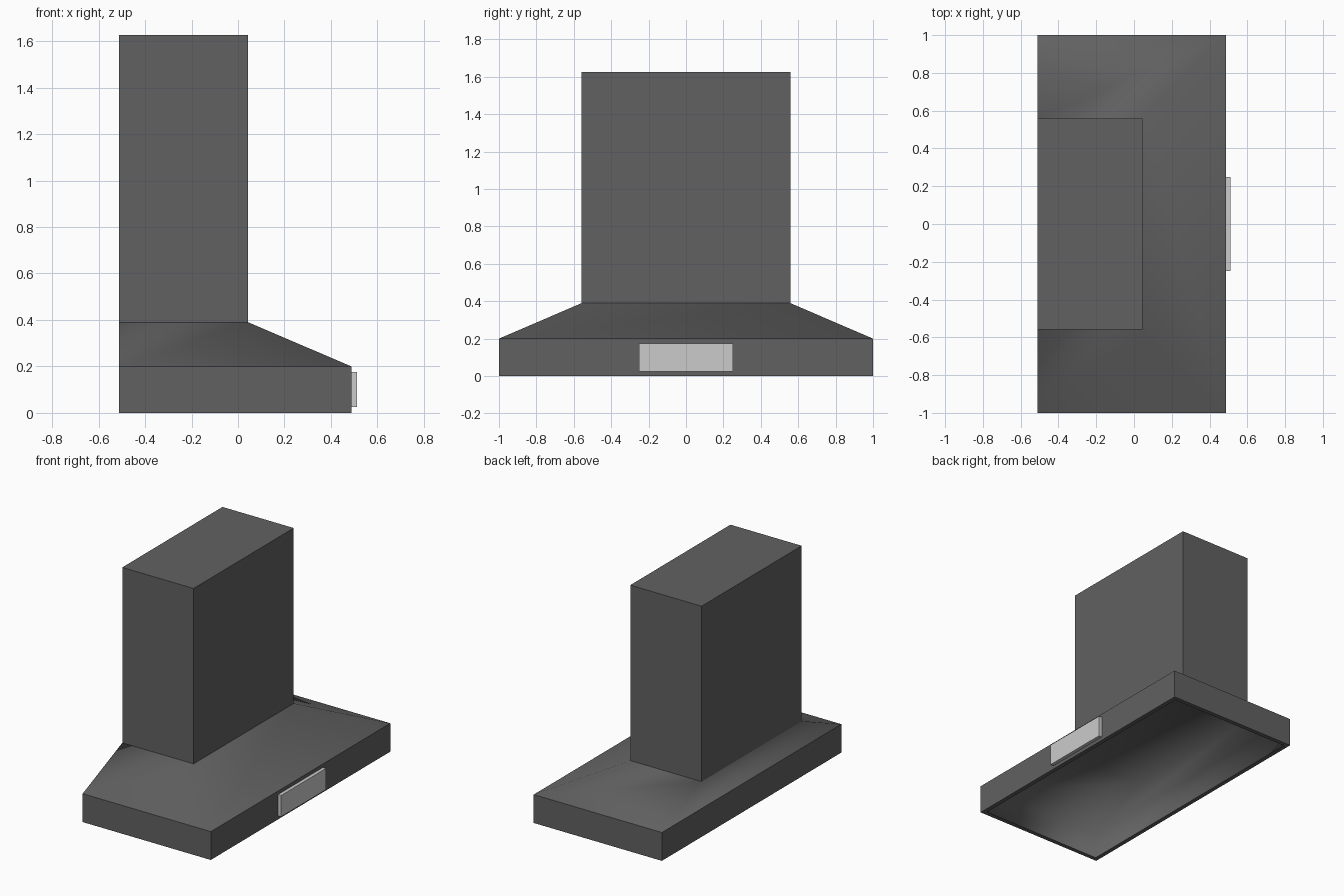
import bpy, bmesh

if "Cube" in bpy.data.objects:
    bpy.data.objects.remove(bpy.data.objects["Cube"])

X0, X1, XC = -0.512, 0.488, 0.044   # wall side, front lip, chimney front
YB, YC = 1.0, 0.558                 # half widths of base and chimney
RIM = 0.03                          # underside lip width


def material(name, v):
    m = bpy.data.materials.new(name)
    m.diffuse_color = (v, v, v, 1)
    m.use_nodes = True
    m.node_tree.nodes["Principled BSDF"].inputs["Base Color"].default_value = m.diffuse_color
    return m


def loft(name, rings, mat, cap_start=False, cap_end=False, smooth=False):
    """Skin rectangles given as (x0, x1, half_y, z)."""
    bm = bmesh.new()
    loops = [[bm.verts.new(p) for p in ((a, -h, z), (b, -h, z), (b, h, z), (a, h, z))]
             for a, b, h, z in rings]
    for lo, hi in zip(loops, loops[1:]):
        for i in range(4):
            j = (i + 1) % 4
            bm.faces.new((lo[i], lo[j], hi[j], hi[i]))
    if cap_start:
        bm.faces.new(loops[0][::-1])
    if cap_end:
        bm.faces.new(loops[-1])
    for f in bm.faces:
        f.smooth = smooth
    me = bpy.data.meshes.new(name)
    bm.to_mesh(me)
    bm.free()
    me.materials.append(mat)
    ob = bpy.data.objects.new(name, me)
    bpy.context.collection.objects.link(ob)
    return ob


steel = material("dark_steel", 0.12)
light = material("light_panel", 0.6)

outer = (X0, X1, YB)
inner = (X0 + RIM, X1 - RIM, YB - RIM)

# Base band, with the flat lip underneath
loft("base_band", [inner + (0,), outer + (0,), outer + (0.2,)], steel)
# Hollow underside following the canopy, softly shaded
loft("underside", [(X0 + RIM, XC - RIM, YC - RIM, 0.37), inner + (0.18,), inner + (0,)],
     steel, cap_start=True, smooth=True)
# Sloping canopy, flush with the wall at the back
loft("canopy", [outer + (0.2,), (X0, XC, YC, 0.39)], steel, smooth=True)
# Chimney
loft("chimney", [(X0, XC, YC, 0.39), (X0, XC, YC, 1.627)], steel, cap_end=True)
# Control panel on the front lip
loft("control_panel", [(X1, 0.512, 0.25, 0.025), (X1, 0.512, 0.25, 0.175)], light, True, True)
